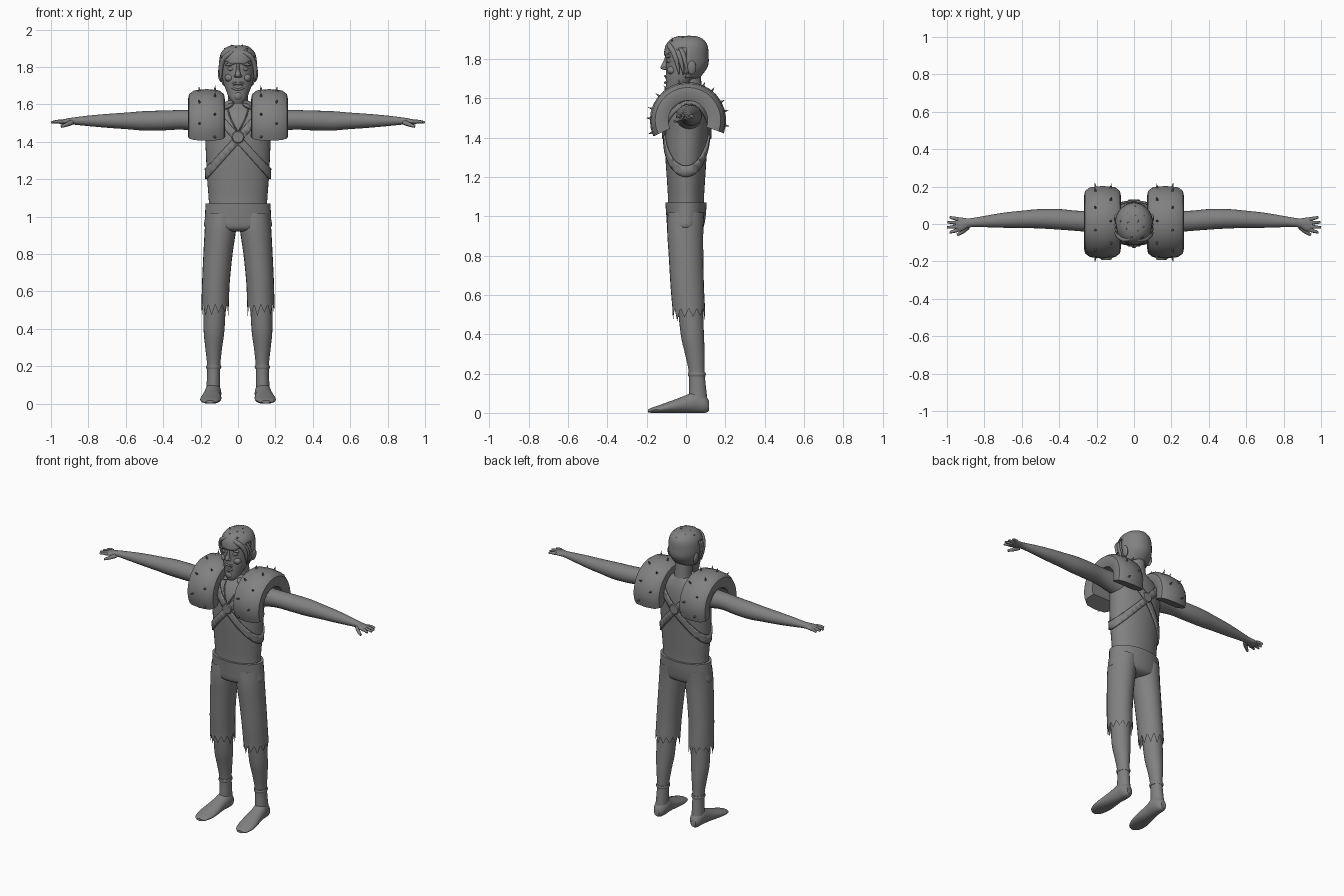
import bpy, bmesh, random
from math import sin, cos, pi, radians
from mathutils import Vector

random.seed(4)
cube = bpy.data.objects.get("Cube")
if cube:
    bpy.data.objects.remove(cube)

grey = bpy.data.materials.new("plain grey")
grey.use_nodes = True
grey.diffuse_color = (0.22, 0.22, 0.22, 1)
grey.node_tree.nodes["Principled BSDF"].inputs["Base Color"].default_value = grey.diffuse_color
SIDES = (("left", 1), ("right", -1))
parts = []


def finish(name, bm):
    bmesh.ops.recalc_face_normals(bm, faces=bm.faces)
    mesh = bpy.data.meshes.new(name)
    bm.to_mesh(mesh)
    bm.free()
    obj = bpy.data.objects.new(name, mesh)
    bpy.context.collection.objects.link(obj)
    mesh.materials.append(grey)
    parts.append(obj)
    return obj


def spline(rings, steps=4):
    """Smoothly fill in the rings between the given ones."""
    out = []
    for i in range(len(rings) - 1):
        p = [Vector(rings[max(0, min(len(rings) - 1, i + k))]) for k in (-1, 0, 1, 2)]
        for j in range(steps):
            t = j / steps
            out.append(p[1] + (p[2] - p[0]) * (t / 2)
                       + (2 * p[0] - 5 * p[1] + 4 * p[2] - p[3]) * (t * t / 2)
                       + (3 * p[1] - p[0] - 3 * p[2] + p[3]) * (t ** 3 / 2))
    return out + [Vector(rings[-1])]


def loft_mesh(rings, axis="z", side=1, n=24, caps=True):
    """Rings are (position along axis, centre a, centre b, radius a, radius b)."""
    bm = bmesh.new()
    rows = []
    for t, a, b, ra, rb in spline(rings):
        row = []
        for i in range(n):
            u, v = a + ra * cos(2 * pi * i / n), b + rb * sin(2 * pi * i / n)
            x, y, z = {"z": (u, v, t), "x": (t, u, v), "y": (u, t, v)}[axis]
            row.append(bm.verts.new((x * side, y, max(z, 0))))
        rows.append(row)
    for low, high in zip(rows, rows[1:]):
        for i in range(n):
            j = (i + 1) % n
            bm.faces.new((low[i], low[j], high[j], high[i]))
    if caps:
        bm.faces.new(rows[0])
        bm.faces.new(rows[-1])
    return bm, rows


def loft(name, rings, **kw):
    return finish(name, loft_mesh(rings, **kw)[0])


def adopt(name):
    obj = bpy.context.object
    obj.name = name
    obj.data.materials.append(grey)
    parts.append(obj)
    return obj


def blob(name, loc, size, rot=(0, 0, 0)):
    bpy.ops.mesh.primitive_uv_sphere_add(segments=20, ring_count=12, location=loc, rotation=rot)
    adopt(name).scale = size


def spike(name, base, way, radius, length):
    way = Vector(way).normalized()
    bpy.ops.mesh.primitive_cone_add(vertices=6, radius1=radius, depth=length,
                                    location=Vector(base) + way * length / 2,
                                    rotation=way.to_track_quat("Z", "Y").to_euler())
    adopt(name)


def tube(name, points, radii):
    curve = bpy.data.curves.new(name, "CURVE")
    curve.dimensions = "3D"
    curve.bevel_depth = 1
    curve.bevel_resolution = 2
    curve.use_fill_caps = True
    line = curve.splines.new("NURBS")
    line.points.add(len(points) - 1)
    line.use_endpoint_u = True
    line.order_u = 3
    for p, co, r in zip(line.points, points, radii):
        p.co, p.radius = (*co, 1), r
    curve.materials.append(grey)
    obj = bpy.data.objects.new(name, curve)
    bpy.context.collection.objects.link(obj)


# Torso, neck and hips
torso_rings = [(1.04, 0, 0, .155, .092), (1.1, 0, 0, .157, .092), (1.2, 0, 0, .165, .098),
               (1.32, 0, 0, .171, .106), (1.42, 0, .005, .175, .11), (1.5, 0, .01, .178, .105),
               (1.56, 0, .02, .15, .085), (1.6, 0, .03, .09, .06), (1.62, 0, .03, .055, .05)]
torso = loft("torso", torso_rings, n=40)
loft("neck", [(1.55, 0, .035, .06, .055), (1.62, 0, .03, .053, .052), (1.73, 0, .015, .055, .06)])
loft("hips", [(1.07, 0, 0, .174, .105), (1, 0, 0, .176, .1), (.94, 0, -.003, .176, .09),
              (.92, 0, -.003, .1, .06)], n=40)

# Crossed chest straps cut as slanted bands from the torso surface
for word, s in SIDES:
    bm = loft_mesh(torso_rings, n=40)[0]
    bmesh.ops.recalc_face_normals(bm, faces=bm.faces)
    for height, up in ((1.385, False), (1.445, True)):
        bmesh.ops.bisect_plane(bm, geom=bm.verts[:] + bm.edges[:] + bm.faces[:],
                               plane_co=(0, 0, height), plane_no=(1.12 * s, 0, 1),
                               clear_outer=up, clear_inner=not up)
    strap = finish(word + "_chest_strap", bm)
    shell = strap.modifiers.new("thickness", "SOLIDIFY")
    shell.thickness, shell.offset = .01, 1

# Discs where the straps cross, and the necklace cord
for word, y in (("front", -.113), ("back", .122)):
    bpy.ops.mesh.primitive_cylinder_add(vertices=24, radius=.034, depth=.016,
                                        location=(0, y, 1.425), rotation=(pi / 2, 0, 0))
    bevel = adopt(word + "_disc").modifiers.new("rim", "BEVEL")
    bevel.width = .005
for word, s in SIDES:
    tube(word + "_necklace_cord", [(.06 * s, .01, 1.61), (.055 * s, -.07, 1.565),
                                   (.03 * s, -.1, 1.5), (0, -.118, 1.45)], [.004] * 4)

# Legs, feet, arms and hands
for word, s in SIDES:
    bm, rows = loft_mesh([(1.02, .086, 0, .084, .093), (.93, .094, -.004, .084, .092),
                          (.8, .107, 0, .078, .088), (.65, .118, .006, .074, .085),
                          (.53, .122, .014, .073, .083)], side=s, caps=False)
    hem = rows[-1]
    for i in range(0, len(hem), 2):
        a, b, c = hem[i], hem[i + 1], hem[(i + 2) % len(hem)]
        tip = bm.verts.new(b.co - Vector((0, 0, random.uniform(.035, .07))))
        bm.faces.new((a, b, tip))
        bm.faces.new((b, c, tip))
    finish(word + "_trouser_leg", bm)
    loft(word + "_calf", [(.6, .122, .018, .06, .066), (.4, .128, .032, .056, .059),
                          (.3, .13, .045, .045, .05), (.2, .13, .055, .035, .04),
                          (.1, .132, .06, .036, .045), (.04, .135, .062, .038, .05)], side=s)
    loft(word + "_ankle_band", [(.185, .13, .055, .037, .043), (.195, .13, .055, .041, .046),
                                (.205, .13, .055, .039, .044)], side=s)
    loft(word + "_foot", [(.118, .135, .035, .018, .025), (.095, .133, .045, .036, .046),
                          (.05, .133, .055, .044, .056), (0, .138, .045, .046, .045),
                          (-.06, .142, .033, .053, .034), (-.12, .147, .022, .056, .023),
                          (-.17, .15, .014, .044, .014), (-.192, .15, .01, .022, .008)],
         axis="y", side=s)
    loft(word + "_arm", [(.1, .015, 1.5, .07, .075), (.27, .015, 1.517, .055, .054),
                         (.4, .025, 1.514, .055, .053), (.5, .028, 1.512, .052, .052),
                         (.6, .025, 1.512, .046, .044), (.7, .02, 1.512, .04, .037),
                         (.8, .013, 1.512, .03, .028), (.88, .006, 1.511, .024, .019),
                         (.92, -.002, 1.508, .036, .015), (.955, -.003, 1.505, .037, .011)],
         axis="x", side=s)
    for k, reach in enumerate((.984, .996, .999, .985)):
        y = .028 - .021 * k
        tube(f"{word}_finger_{k + 1}", [(.94 * s, y * .9, 1.507), (.965 * s, y * 1.1, 1.511),
                                        (reach * s, y * 1.3, 1.503)], (.011, .01, .006))
    tube(word + "_thumb", [(.89 * s, -.015, 1.503), (.915 * s, -.045, 1.492),
                           (.945 * s, -.058, 1.481)], (.014, .012, .007))

# Half-tyre shoulder pads with spikes
profile = [(.085, .1), (.07, .14), (.075, .167), (.1, .187), (.167, .194),
           (.235, .187), (.262, .167), (.267, .14), (.252, .1)]
hub_y, hub_z = .01, 1.488
for word, s in SIDES:
    bm = bmesh.new()
    rows = []
    for k in range(19):
        a = radians(-20 + k * 12.5)
        rows.append([bm.verts.new((x * s, hub_y + r * cos(a), hub_z + r * sin(a)))
                     for x, r in profile])
    for p, q in zip(rows, rows[1:]):
        for i in range(len(p)):
            j = (i + 1) % len(p)
            bm.faces.new((p[i], p[j], q[j], q[i]))
    bm.faces.new(rows[0])
    bm.faces.new(rows[-1])
    finish(word + "_shoulder_pad", bm)
    for x, start in ((.205, -8), (.125, 14)):
        for k in range(6):
            a = radians(start + 37 * k)
            way = Vector(((x - .165) * 3 * s, cos(a), sin(a)))
            spike(f"{word}_pad_spike", (x * s, hub_y + .18 * cos(a), hub_z + .18 * sin(a)),
                  way, .009, .036)

# Head
head_rings = [(1.605, 0, -.07, .022, .02), (1.63, 0, -.058, .045, .042),
              (1.67, 0, -.038, .062, .064), (1.71, 0, -.018, .077, .085),
              (1.76, 0, 0, .088, .101), (1.81, 0, .001, .091, .103),
              (1.86, 0, .003, .083, .096), (1.89, 0, .005, .06, .072), (1.903, 0, .006, .03, .04)]
loft("head", head_rings, n=32)

# Hair cap, open around the face, with locks and tufts
bm = loft_mesh([(z + .006, a, b, ra + .004, rb + .004) for z, a, b, ra, rb in head_rings], n=32)[0]
bmesh.ops.delete(bm, geom=[v for v in bm.verts if v.co.z < 1.7
                           or v.co.z < 1.85 + v.co.y * .4 and v.co.y < -.015], context="VERTS")
shell = finish("hair_cap", bm).modifiers.new("thickness", "SOLIDIFY")
shell.thickness, shell.offset = .007, 1
for word, s in SIDES:
    for k in range(3):
        back = .022 * k
        tube(f"{word}_hair_lock_{k + 1}", [(-.02, -.075 + back, 1.885), (.045 * s, -.09 + back, 1.875),
             (.085 * s, -.062 + back, 1.835), (.096 * s, -.042 + back, 1.77),
             (.088 * s, -.035 + back, 1.72)], (.01, .015, .015, .011, .003))
for k in range(12):
    a = k * 2.4
    r = .015 + .006 * k
    spike("hair_tuft", (r * cos(a) * .85, r * sin(a), 1.898 - r * r * 4),
          (cos(a + 1), sin(a + 1), .9), .02, .035)

# Face
for word, s in SIDES:
    blob(word + "_ear", (.095 * s, .03, 1.755), (.012, .022, .036), (0, .15 * s, 0))
    blob(word + "_eye", (.036 * s, -.082, 1.79), (.019, .016, .013))
    blob(word + "_brow", (.038 * s, -.09, 1.816), (.032, .014, .009), (0, .2 * s, 0))
    blob(word + "_cheek", (.045 * s, -.072, 1.742), (.026, .024, .022))
    blob(word + "_nostril", (.012 * s, -.108, 1.752), (.01, .012, .008))
    blob(word + "_collar_fold", (.05 * s, -.035, 1.59), (.03, .03, .012), (0, .5 * s, 0))
loft("nose", [(1.745, 0, -.108, .012, .012), (1.757, 0, -.112, .015, .018),
              (1.785, 0, -.1, .01, .016), (1.82, 0, -.09, .011, .014)], n=12)
mouth = [(.045 * cos(2 * pi * k / 16),
          -.107 + .035 * cos(2 * pi * k / 16) ** 2,
          1.695 + .017 * sin(2 * pi * k / 16) + .016 * cos(2 * pi * k / 16) ** 2)
         for k in range(17)]
tube("lips", mouth, [.006] * 17)
blob("upper_teeth", (0, -.093, 1.704), (.03, .012, .006))
blob("chin", (0, -.085, 1.645), (.026, .024, .026))

# Smooth shading with crisp edges
bpy.ops.object.select_all(action="DESELECT")
for obj in parts:
    obj.select_set(True)
bpy.context.view_layer.objects.active = torso
bpy.ops.object.shade_smooth_by_angle(angle=radians(38))
